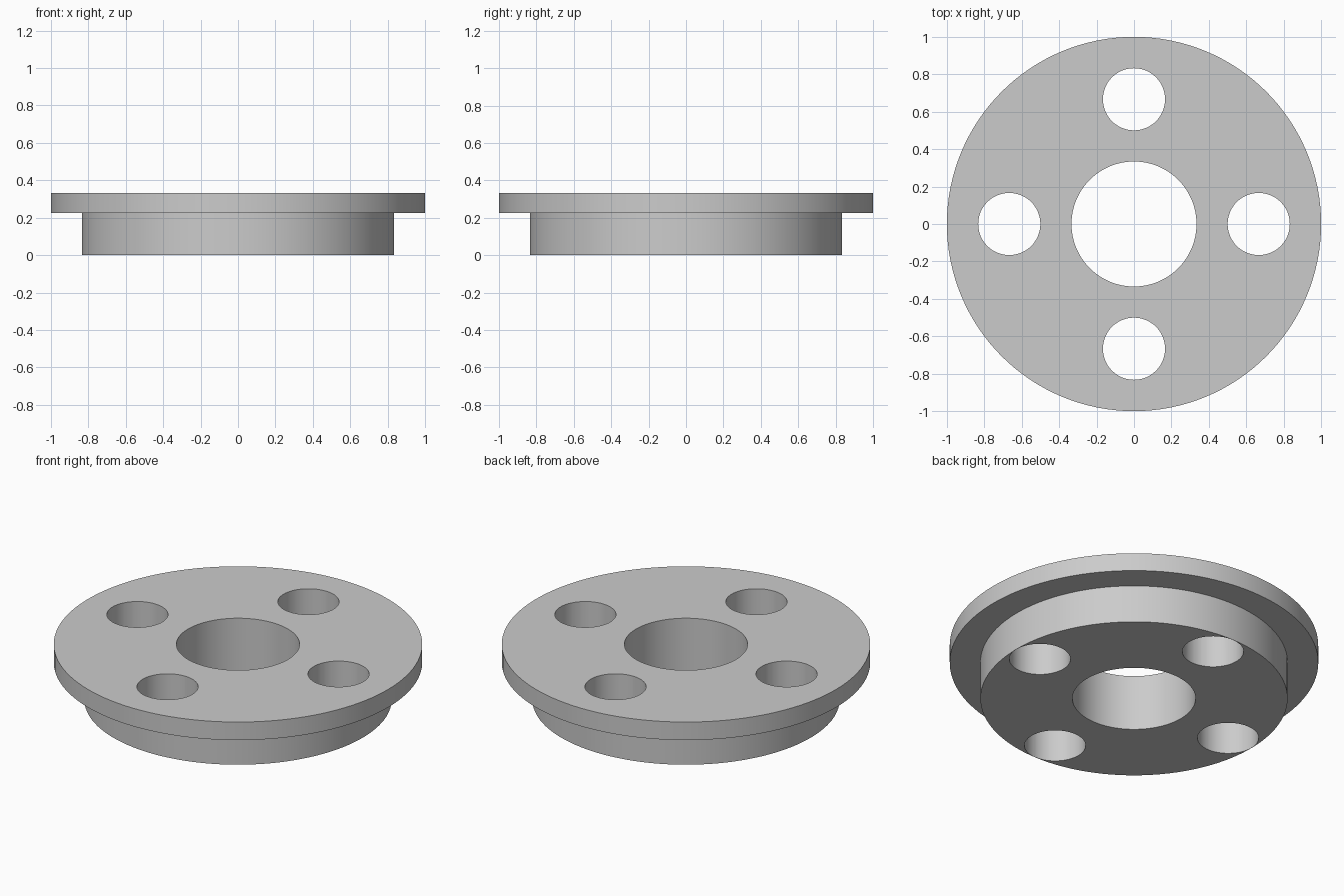
import bpy
import bmesh
import math
from mathutils import Matrix, Vector

if "Cube" in bpy.data.objects:
    bpy.data.objects.remove(bpy.data.objects["Cube"], do_unlink=True)

SEGMENTS = 128
HEIGHT = 0.333
FLANGE_BASE = 0.225
FLANGE_RADIUS = 1.0
HUB_RADIUS = 0.8335
BORE_RADIUS = 0.334
HOLE_RADIUS = 0.166
HOLE_CIRCLE = 0.6665

# Plain grey metal
metal = bpy.data.materials.new("grey metal")
metal.use_nodes = True
grey = (0.6, 0.6, 0.6, 1)
metal.diffuse_color = grey
metal.node_tree.nodes["Principled BSDF"].inputs["Base Color"].default_value = grey


def add_object(name, bm):
    bmesh.ops.recalc_face_normals(bm, faces=bm.faces)
    mesh = bpy.data.meshes.new(name)
    bm.to_mesh(mesh)
    bm.free()
    mesh.materials.append(metal)
    obj = bpy.data.objects.new(name, mesh)
    bpy.context.collection.objects.link(obj)
    return obj


# Flange body: stepped ring turned from its cross-section
profile = [
    (BORE_RADIUS, 0), (HUB_RADIUS, 0), (HUB_RADIUS, FLANGE_BASE),
    (FLANGE_RADIUS, FLANGE_BASE), (FLANGE_RADIUS, HEIGHT), (BORE_RADIUS, HEIGHT),
]
bm = bmesh.new()
section = [bm.verts.new((r, 0, z)) for r, z in profile]
edges = [bm.edges.new((a, b)) for a, b in zip(section, section[1:] + section[:1])]
bmesh.ops.spin(bm, geom=section + edges, cent=(0, 0, 0), axis=(0, 0, 1),
               angle=math.tau, steps=SEGMENTS, use_merge=True)
bmesh.ops.remove_doubles(bm, verts=bm.verts, dist=1e-5)
flange = add_object("flange", bm)

# Four bolt holes on a circle
bm = bmesh.new()
for i in range(4):
    centre = Matrix.Rotation(i * math.pi / 2, 4, "Z") @ Vector((HOLE_CIRCLE, 0, HEIGHT / 2))
    bmesh.ops.create_cone(bm, cap_ends=True, segments=SEGMENTS // 2,
                          radius1=HOLE_RADIUS, radius2=HOLE_RADIUS,
                          depth=HEIGHT * 2, matrix=Matrix.Translation(centre))
cutter = add_object("bolt_hole_cutter", bm)
cutter.hide_render = True

cut = flange.modifiers.new("bolt holes", "BOOLEAN")
cut.operation = "DIFFERENCE"
cut.solver = "EXACT"
cut.object = cutter

bpy.ops.object.select_all(action="DESELECT")
flange.select_set(True)
bpy.context.view_layer.objects.active = flange
bpy.ops.object.modifier_apply(modifier=cut.name)
bpy.data.objects.remove(cutter, do_unlink=True)
bpy.ops.object.shade_smooth_by_angle(angle=math.radians(30))
